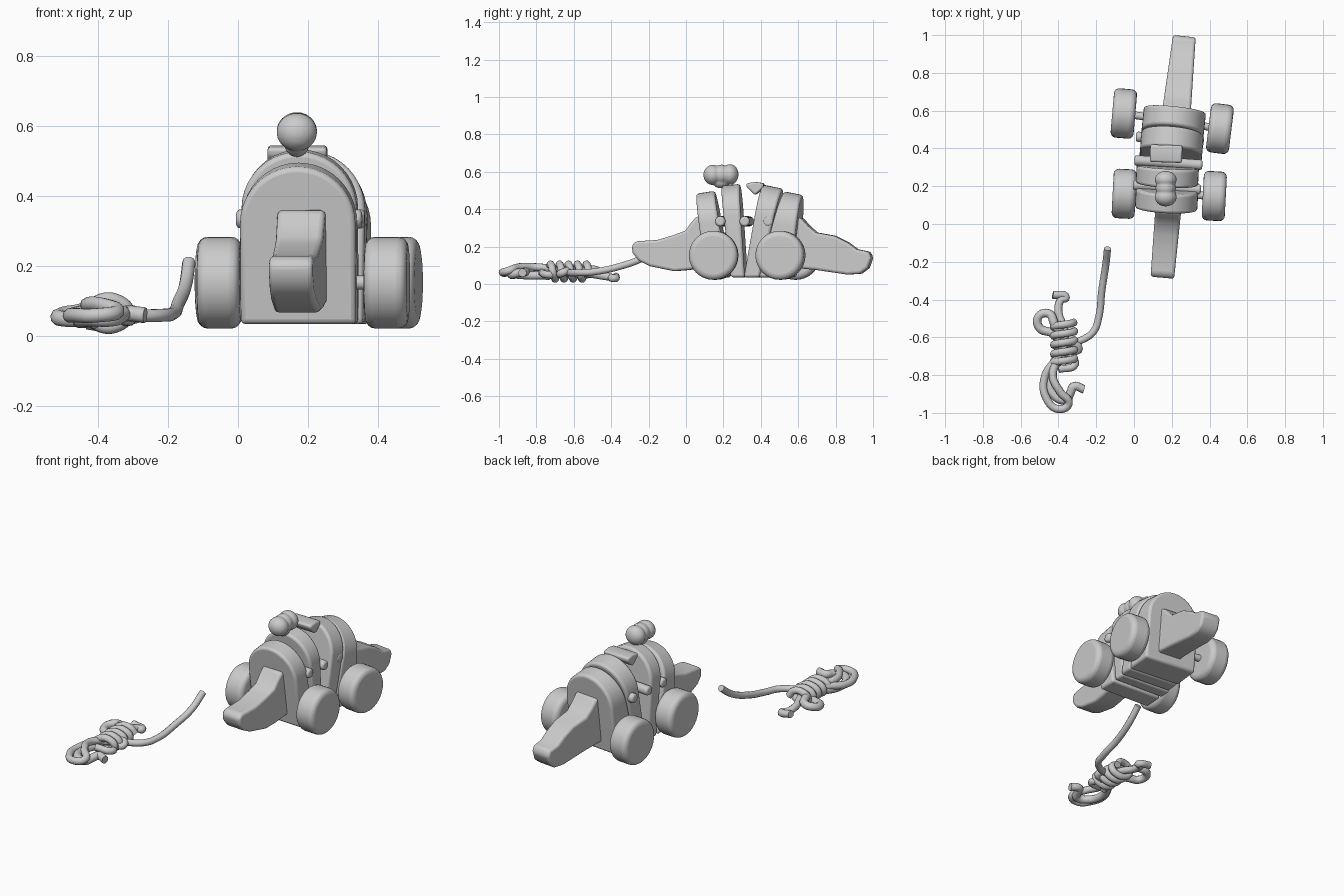
import bpy, bmesh, math
from mathutils import Matrix, Vector

if "Cube" in bpy.data.objects:
    bpy.data.objects.remove(bpy.data.objects["Cube"])


def finish(name, bm, bevel=0.0, segs=3, place=None):
    """Turn a bmesh into a smooth-shaded object with optional rounded edges."""
    bmesh.ops.recalc_face_normals(bm, faces=bm.faces)
    me = bpy.data.meshes.new(name)
    bm.to_mesh(me)
    bm.free()
    ob = bpy.data.objects.new(name, me)
    bpy.context.collection.objects.link(ob)
    if place:
        ob.matrix_world = place
    if bevel:
        m = ob.modifiers.new("rounding", 'BEVEL')
        m.width, m.segments, m.limit_method = bevel, segs, 'ANGLE'
        m.angle_limit = math.radians(35)
    bpy.ops.object.select_all(action='DESELECT')
    ob.select_set(True)
    bpy.context.view_layer.objects.active = ob
    bpy.ops.object.shade_smooth_by_angle(angle=math.radians(35))
    return ob


def skin(bm, rings):
    """Join two equal loops of points into a closed solid."""
    a, b = [[bm.verts.new(p) for p in r] for r in rings]
    n = len(a)
    for i in range(n):
        bm.faces.new((a[i], a[(i + 1) % n], b[(i + 1) % n], b[i]))
    bm.faces.new(a)
    bm.faces.new(b[::-1])


def turn(x, y, z, deg):
    return Matrix.Translation((x, y, z)) @ Matrix.Rotation(math.radians(deg), 4, 'Z')


def plate(name, x, yb, tb, yt, tt, top, deg):
    """Arched body slice, tilted and thicker towards the top."""
    r, base = 0.165, 0.035
    outline = [(-r, base)]
    for i in range(21):
        a = math.pi * (1 - i / 20)
        outline.append((r * math.cos(a), top - r + r * math.sin(a)))
    outline.append((r, base))
    lean = (yt - yb) / (top - base)
    rings = []
    for side in (-1, 1):
        ring = []
        for px, pz in outline:
            f = (pz - base) / (top - base)
            off = side * (tb + (tt - tb) * f) / 2
            ring.append((px, (yt - yb) * f + off, pz - off * lean * f))
        rings.append(ring)
    bm = bmesh.new()
    skin(bm, rings)
    finish(name, bm, 0.014, place=turn(x, yb, 0, deg))


def side_profile(name, pts, x, y, deg, w0, w1):
    """Side outline (y, z) extruded across x, width w0 at y changing to w1 at its tip."""
    far = max(abs(p[0] - y) for p in pts)
    rings = []
    for s in (-1, 1):
        rings.append([(s * (w0 + (w1 - w0) * abs(py - y) / far) / 2, py - y, pz) for py, pz in pts])
    bm = bmesh.new()
    skin(bm, rings)
    finish(name, bm, 0.014, place=turn(x, y, 0, deg))


def rod(name, x, y, z, r, length, deg, bevel=0.0):
    bm = bmesh.new()
    bmesh.ops.create_cone(bm, cap_ends=True, segments=32, radius1=r, radius2=r, depth=length,
                          matrix=Matrix.Rotation(math.pi / 2, 4, 'Y'))
    finish(name, bm, bevel, 4, turn(x, y, z, deg))


def blob(name, parts):
    """Several ellipsoids fused into one lump."""
    bm = bmesh.new()
    for c, s in parts:
        bmesh.ops.create_uvsphere(bm, u_segments=24, v_segments=16, radius=1,
                                  matrix=Matrix.Translation(c) @ Matrix.Diagonal((*s, 1)))
    ob = finish(name, bm)
    m = ob.modifiers.new("fuse", 'REMESH')
    m.mode, m.voxel_size, m.use_smooth_shade = 'VOXEL', 0.006, True


def cord(name, pts, r=0.019):
    cu = bpy.data.curves.new(name, 'CURVE')
    cu.dimensions, cu.bevel_depth, cu.bevel_resolution = '3D', r, 3
    cu.resolution_u, cu.use_fill_caps = 6, True
    sp = cu.splines.new('BEZIER')
    sp.bezier_points.add(len(pts) - 1)
    for b, p in zip(sp.bezier_points, pts):
        b.co = p
        b.handle_left_type = b.handle_right_type = 'AUTO'
    bpy.context.collection.objects.link(bpy.data.objects.new(name, cu))


# Arched body slices, fanned out from the middle
plate("body_slice_1", 0.175, 0.175, 0.12, 0.105, 0.10, 0.49, -3)
plate("body_slice_2", 0.178, 0.285, 0.075, 0.24, 0.10, 0.53, -3)
plate("body_slice_3", 0.195, 0.365, 0.085, 0.465, 0.11, 0.52, -5)
plate("body_slice_4", 0.205, 0.49, 0.17, 0.575, 0.10, 0.485, -6)

# Pegs linking the slices
for i, y in enumerate((0.195, 0.325, 0.45)):
    rod(f"linking_peg_{i + 1}", 0.175 + 0.06 * (y - 0.2), y, 0.335, 0.027, 0.36, -4, 0.012)

# Snout and tail
side_profile("snout", [(0.15, 0.36), (0.06, 0.36), (0.03, 0.325), (0.0, 0.285), (-0.06, 0.262),
                       (-0.15, 0.235), (-0.265, 0.228), (-0.288, 0.205), (-0.282, 0.165),
                       (-0.25, 0.125), (-0.19, 0.095), (-0.06, 0.068), (0.02, 0.075), (0.15, 0.1)],
             0.188, 0.15, -5, 0.14, 0.125)
side_profile("tail", [(0.55, 0.36), (0.62, 0.355), (0.66, 0.31), (0.70, 0.275), (0.80, 0.257),
                      (0.87, 0.222), (0.92, 0.185), (0.985, 0.172), (1.0, 0.14), (0.98, 0.085),
                      (0.94, 0.055), (0.87, 0.05), (0.70, 0.075), (0.55, 0.09)],
             0.22, 0.55, -6, 0.155, 0.12)

# Wheels and axles
for name, x, y, deg in (("front_left_wheel", -0.052, 0.16, -3), ("front_right_wheel", 0.425, 0.148, -3),
                        ("rear_left_wheel", -0.054, 0.585, -5), ("rear_right_wheel", 0.455, 0.505, -7)):
    rod(name, x, y, 0.153, 0.131, 0.122, deg, 0.028)
rod("front_axle", 0.187, 0.154, 0.153, 0.02, 0.42, -1)
rod("rear_axle", 0.2, 0.545, 0.153, 0.02, 0.44, -9)

# Lumpy eyes above the head and the loose scale on the back
blob("eyes", [((0.168, 0.143, 0.583), (0.058, 0.05, 0.054)), ((0.168, 0.19, 0.585), (0.054, 0.05, 0.053)),
              ((0.168, 0.235, 0.585), (0.058, 0.046, 0.055)), ((0.168, 0.185, 0.55), (0.036, 0.045, 0.038))])
bm = bmesh.new()
wedge = [(-0.046, 0.538), (0.0, 0.545), (0.046, 0.538), (0.046, 0.515), (0.0, 0.475), (-0.046, 0.518)]
skin(bm, [[(s * 0.085, y, z) for y, z in wedge] for s in (-1, 1)])
finish("back_scale", bm, 0.02, place=turn(0.17, 0.372, 0, -2))

# Pull string leading to the tangle
cord("pull_string", [(-0.14, -0.13, 0.212), (-0.15, -0.22, 0.145), (-0.17, -0.35, 0.095), (-0.186, -0.49, 0.065),
                     (-0.215, -0.57, 0.06), (-0.29, -0.62, 0.06), (-0.36, -0.64, 0.07)])

# Bundled string: long loops, wraps and a hooked end
cord("long_loop", [(-0.36, -0.68, 0.07), (-0.43, -0.74, 0.07), (-0.475, -0.82, 0.06), (-0.465, -0.92, 0.06),
                   (-0.40, -0.98, 0.06), (-0.345, -0.95, 0.07), (-0.39, -0.89, 0.09), (-0.43, -0.80, 0.09),
                   (-0.39, -0.70, 0.08)], 0.021)
cord("hooked_end", [(-0.41, -0.70, 0.05), (-0.45, -0.82, 0.045), (-0.42, -0.91, 0.05), (-0.36, -0.93, 0.05),
                    (-0.335, -0.89, 0.06), (-0.32, -0.86, 0.065), (-0.265, -0.875, 0.06)], 0.023)
cord("upper_loop", [(-0.37, -0.66, 0.06), (-0.43, -0.58, 0.05), (-0.50, -0.55, 0.05), (-0.505, -0.49, 0.06),
                    (-0.45, -0.475, 0.07), (-0.42, -0.53, 0.08), (-0.37, -0.60, 0.07)], 0.023)
cord("string_end", [(-0.37, -0.68, 0.06), (-0.37, -0.56, 0.06), (-0.40, -0.46, 0.045), (-0.385, -0.40, 0.035),
                    (-0.36, -0.39, 0.03), (-0.43, -0.375, 0.04)], 0.021)
wrap = []
for i in range(29):
    a = i * math.pi / 3
    wrap.append((-0.37 + 0.055 * math.cos(a) - 0.0 * i, -0.52 - 0.008 * i, 0.066 + 0.038 * math.sin(a)))
cord("string_wraps", wrap, 0.02)
cord("side_loop", [(-0.36, -0.62, 0.08), (-0.29, -0.66, 0.06), (-0.34, -0.69, 0.05), (-0.31, -0.74, 0.05),
                   (-0.40, -0.77, 0.06)], 0.02)
